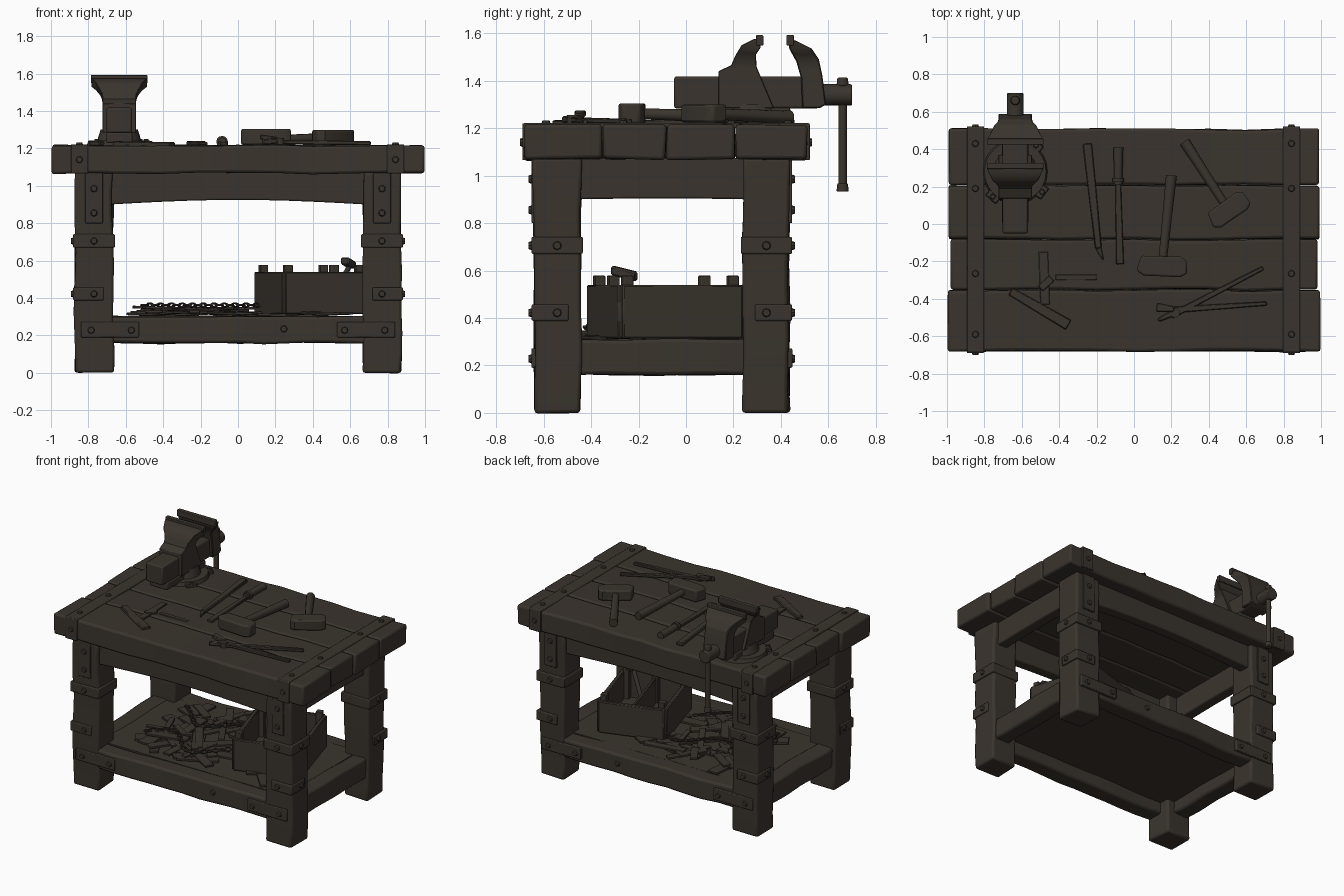
import bpy, bmesh, math, random
from mathutils import Vector, Matrix, noise

random.seed(4)
if "Cube" in bpy.data.objects:
    bpy.data.objects.remove(bpy.data.objects["Cube"])

mat = bpy.data.materials.new("dark aged brown")
COLOR = (0.042, 0.034, 0.026, 1)
mat.diffuse_color = COLOR
mat.use_nodes = True
mat.node_tree.nodes["Principled BSDF"].inputs["Base Color"].default_value = COLOR


def finish(name, bm, bevel=0.0, segments=2):
    bmesh.ops.recalc_face_normals(bm, faces=bm.faces)
    me = bpy.data.meshes.new(name)
    bm.to_mesh(me)
    bm.free()
    me.materials.append(mat)
    ob = bpy.data.objects.new(name, me)
    bpy.context.collection.objects.link(ob)
    if bevel:
        m = ob.modifiers.new("worn edges", 'BEVEL')
        m.width, m.segments, m.limit_method, m.angle_limit = bevel, segments, 'ANGLE', 0.9
    bpy.ops.object.select_all(action='DESELECT')
    ob.select_set(True)
    bpy.context.view_layer.objects.active = ob
    bpy.ops.object.shade_smooth_by_angle(angle=0.6)


def box(name, lo, hi, bevel=0.006, rot=0.0, wobble=0.0, tilt=0.0):
    """Box between two corners; wobble gives hand-hewn timber."""
    lo, hi = Vector(lo), Vector(hi)
    size, mid = hi - lo, (lo + hi) / 2
    bm = bmesh.new()
    bmesh.ops.create_cube(bm, size=1, matrix=Matrix.Diagonal((*size, 1)))
    if wobble:
        axis = max(range(3), key=lambda i: size[i])
        along = [e for e in bm.edges
                 if abs((e.verts[0].co - e.verts[1].co)[axis]) > size[axis] * 0.9]
        bmesh.ops.subdivide_edges(bm, edges=along, cuts=9)
        for v in bm.verts:
            off = noise.noise_vector((v.co + mid) * 3.5) * wobble
            off[axis] *= 0.3
            v.co += off
    bm.transform(Matrix.Translation(mid) @ Matrix.Rotation(rot, 4, 'Z')
                 @ Matrix.Rotation(tilt, 4, 'Y'))
    finish(name, bm, bevel)


def rod(name, a, b, r1, r2=None, sides=12, bevel=0.0):
    a, b = Vector(a), Vector(b)
    bm = bmesh.new()
    bmesh.ops.create_cone(bm, cap_ends=True, segments=sides, radius1=r1,
                          radius2=r1 if r2 is None else r2, depth=(b - a).length)
    bm.transform(Matrix.Translation((a + b) / 2)
                 @ (b - a).to_track_quat('Z', 'Y').to_matrix().to_4x4())
    finish(name, bm, bevel)


def prism(pts, depth):
    """Outline in x and y, given thickness along z around zero."""
    bm = bmesh.new()
    f = bm.faces.new([bm.verts.new((x, y, -depth / 2)) for x, y in pts])
    ext = bmesh.ops.extrude_face_region(bm, geom=[f])["geom"]
    bmesh.ops.translate(bm, vec=(0, 0, depth), verts=[v for v in ext if isinstance(v, bmesh.types.BMVert)])
    return bm


def bar(name, a, b, w, h, w2=None):
    """Flat bar from a to b, optionally tapering to w2."""
    a, b = Vector(a), Vector(b)
    d, w2 = b - a, w if w2 is None else w2
    n = math.hypot(d.x, d.y)
    bm = prism([(0, -w / 2), (n, -w2 / 2), (n, w2 / 2), (0, w / 2)], h)
    for v in bm.verts:
        v.co.z += d.z * v.co.x / n
    bm.transform(Matrix.Translation(a) @ Matrix.Rotation(math.atan2(d.y, d.x), 4, 'Z'))
    finish(name, bm, min(w, h) * 0.2, 1)


def bolt(p, direction, r=0.023):
    p, d = Vector(p), Vector(direction)
    rod("bolt", p - d * 0.01, p + d * 0.012, r, r * 0.65, 8)


# Table top planks
planks = [(-0.68, -0.354), (-0.35, -0.084), (-0.08, 0.206), (0.212, 0.508)]
for i, (y0, y1) in enumerate(planks):
    e = (0.997, 0.982, 0.992, 0.99)[i]
    box("top_plank", (-e, y0, 1.068), (e, y1, 1.216), 0.014, 0, 0.012)

# Iron straps over the ends of the top
for x in (-0.848, 0.842):
    box("top_strap", (x - 0.046, -0.685, 1.2), (x + 0.046, 0.518, 1.222), 0.005)
    for y, d in ((-0.68, -1), (0.512, 1)):
        box("strap_end", (x - 0.046, y - 0.01, 1.065), (x + 0.046, y + 0.01, 1.22), 0.005)
        bolt((x, y + d * 0.008, 1.14), (0, d, 0))
    for y in (0.43, 0.19, -0.265, -0.59):
        bolt((x, y, 1.22), (0, 0, 1))

# Legs with their bands, plates and bolts
for sx in (-1, 1):
    for sy in (-1, 1):
        cx, cy = 0.77 * sx, -0.102 + 0.441 * sy
        ox, oy = cx + 0.1 * sx, cy + 0.097 * sy
        box("leg", (cx - 0.1, cy - 0.097, 0), (cx + 0.1, cy + 0.097, 1.075), 0.014, 0, 0.014)
        box("leg_band", (cx - 0.112, cy - 0.108, 0.67), (cx + 0.112, cy + 0.108, 0.742), 0.006)
        # Corner strap wrapping the outer edge
        qx, qy = cx + 0.03 * sx, cy + 0.03 * sy
        box("corner_strap", (qx - 0.082, qy - 0.078, 0.388), (qx + 0.082, qy + 0.078, 0.457), 0.006)
        for z in (0.705, 0.422):
            bolt((cx, oy + 0.011 * sy, z), (0, sy, 0))
            bolt((ox + 0.011 * sx, cy, z), (sx, 0, 0))
        # Upright plate under the top
        box("leg_plate", (cx - 0.047, oy - 0.011, 0.8), (cx + 0.047, oy + 0.011, 1.07), 0.004)
        for z in (0.985, 0.855):
            bolt((cx, oy + 0.011 * sy, z), (0, sy, 0))
        # Rail plate
        px = 0.685 * sx
        box("rail_plate", (px - 0.155, oy - 0.012, 0.19), (px + 0.155, oy + 0.012, 0.272), 0.005)
        for x in (0.785, 0.57):
            bolt((x * sx, oy + 0.011 * sy, 0.228), (0, sy, 0))


def arched_apron(name, length, rise, matrix):
    """Board with a gently arched underside."""
    n = 10
    pts = [(length * (i / n - 0.5), 0.9 + rise * math.sin(math.pi * i / n)) for i in range(n + 1)]
    bm = prism(pts + [(length / 2, 1.075), (-length / 2, 1.075)], 0.08)
    bm.transform(matrix @ Matrix.Rotation(math.pi / 2, 4, 'X'))
    finish(name, bm, 0.008)


# Aprons, low rails and shelf
for y in (-0.57, 0.365):
    arched_apron("long_apron", 1.38, 0.025, Matrix.Translation((0, y, 0)))
for y, d in ((-0.575, -1), (0.37, 1)):
    box("long_rail", (-0.69, y - 0.06, 0.16), (0.69, y + 0.06, 0.303), 0.014, 0, 0.012)
    bolt((0.245, y + d * 0.06, 0.235), (0, d, 0))
for x in (-0.79, 0.79):
    arched_apron("side_apron", 0.71, 0.004,
                 Matrix.Translation((x, -0.1, 0)) @ Matrix.Rotation(math.pi / 2, 4, 'Z'))
    box("side_rail", (x - 0.06, -0.46, 0.16), (x + 0.06, 0.26, 0.308), 0.014, 0, 0.012)
box("shelf_panel", (-0.74, -0.52, 0.25), (0.74, 0.32, 0.303), 0)

# Scrap wood on the shelf: broad flat offcuts below, narrow ones piled above
for i in range(60):
    a = random.uniform(0, math.pi)
    if i < 26:
        x, y = random.uniform(-0.55, 0.55), random.uniform(-0.42, 0.22)
        l, w = random.uniform(0.09, 0.16), random.uniform(0.05, 0.1)
        z = 0.309 + 0.0005 * i
    else:
        x, y = random.uniform(-0.5, 0.02), random.uniform(-0.43, 0.24)
        l, w = random.uniform(0.07, 0.15), random.uniform(0.03, 0.07)
        z = 0.322 + 0.0008 * (i - 26)
    l = min(l, 0.68 - abs(x))
    box("scrap_slat", (x - l, y - w / 2, z - 0.007), (x + l, y + w / 2, z + 0.007), 0.002, a,
        tilt=random.uniform(-0.05, 0.05))

# Chains lying on the scrap
for k in range(2):
    for i in range(22):
        t = i / 21
        x = -0.5 + 0.6 * t
        y = -0.32 + 0.36 * k + 0.1 * math.sin(t * 7 + k * 2)
        a = math.atan2(0.7 * math.cos(t * 7 + k * 2), 0.6)
        bm = bmesh.new()
        ring = []
        for u in range(10):
            th = u * math.tau / 10
            c = Vector((math.cos(th), math.sin(th) * 0.65, 0))
            ring.append([bm.verts.new(c * 0.02 + c * 0.006 * math.cos(v * math.tau / 5)
                         + Vector((0, 0, 0.006 * math.sin(v * math.tau / 5)))) for v in range(5)])
        for u in range(10):
            for v in range(5):
                w, q = (u + 1) % 10, (v + 1) % 5
                bm.faces.new((ring[u][v], ring[w][v], ring[w][q], ring[u][q]))
        bm.transform(Matrix.Translation((x, y, 0.362)) @ Matrix.Rotation(a, 4, 'Z')
                     @ Matrix.Rotation(0.9 * (i % 2), 4, 'X'))
        finish("chain_link", bm)

# Open crate, turned on the shelf
A, B, C = Vector((0.25, -0.405, 0)), Vector((0.68, -0.27, 0)), Vector((0.1, 0.1, 0))
D = B + C - A
wall_z, floor_z = Vector((0, 0, 0.427)), Vector((0, 0, 0.33))
for p, q in ((A, B), (B, D), (D, C), (C, A)):
    bar("crate_wall", p + wall_z, q + wall_z, 0.03, 0.225)
bar("crate_floor", (A + C) / 2 + floor_z, (B + D) / 2 + floor_z, 0.5, 0.03)
bar("crate_divider", (A + B) / 2 + wall_z, (C + D) / 2 + wall_z, 0.02, 0.19)
for p in (A, B, C, D, (A + B) / 2):
    c = p.lerp((A + D) / 2, 0.12)
    box("crate_post", (c.x - 0.022, c.y - 0.022, 0.32), (c.x + 0.022, c.y + 0.022, 0.578), 0.004, 0.3)
rod("crate_tool", (0.48, -0.2, 0.35), (0.6, -0.25, 0.58), 0.014)
bar("crate_tool_head", (0.57, -0.31, 0.6), (0.61, -0.21, 0.575), 0.05, 0.04)

# Vise base with three lugs
VX, VY = -0.635, 0.28
rod("vise_base", (VX, VY, 1.21), (VX, VY, 1.242), 0.175, 0.165, 24)
for a in (0.9, -0.65, -2.3):
    c = Vector((VX + 0.2 * math.cos(a), VY + 0.2 * math.sin(a), 1.226))
    bar("vise_lug", (VX, VY, 1.226), c, 0.075, 0.026)
    bolt((c.x - 0.02 * math.cos(a), c.y - 0.02 * math.sin(a), 1.238), (0, 0, 1), 0.018)
rod("vise_swivel", (VX, VY, 1.235), (VX, VY, 1.3), 0.12, 0.1, 24)
box("vise_foot", (VX - 0.07, 0.0, 1.23), (VX + 0.07, 0.44, 1.285), 0.008)
box("vise_slide", (VX - 0.068, -0.05, 1.283), (VX + 0.068, 0.56, 1.418), 0.01)


def jaw(name, profile):
    """Side profile extruded sideways, flaring into a wide head at the grip."""
    bm = prism(profile, 0.18)
    bm.transform(Matrix(((0, 0, 1, VX), (1, 0, 0, 0), (0, 1, 0, 0), (0, 0, 0, 1))))
    for i in range(6):
        bmesh.ops.bisect_plane(bm, geom=bm.verts[:] + bm.edges[:] + bm.faces[:],
                               plane_co=(0, 0, 1.445 + 0.017 * i), plane_no=(0, 0, 1))
    for v in bm.verts:
        t = min(max((v.co.z - 1.445) / 0.085, 0), 1)
        near = min(max((0.185 - abs(v.co.y - 0.375)) / 0.08, 0), 1)
        v.co.x = VX + (v.co.x - VX) * (1 + 0.66 * t * t * near)
    finish(name, bm, 0.005, 1)


jaw("vise_near_jaw", [(0.137, 1.285), (0.137, 1.44), (0.19, 1.465), (0.21, 1.51), (0.235, 1.55),
                      (0.285, 1.575), (0.315, 1.575), (0.315, 1.54), (0.295, 1.51), (0.297, 1.46),
                      (0.33, 1.38), (0.37, 1.285)])
jaw("vise_far_jaw", [(0.49, 1.285), (0.485, 1.41), (0.465, 1.48), (0.435, 1.535), (0.435, 1.575),
                     (0.46, 1.57), (0.53, 1.535), (0.56, 1.49), (0.575, 1.42), (0.59, 1.3), (0.565, 1.285)])
for y in (0.31, 0.44):
    box("jaw_grip", (VX - 0.152, y - 0.016, 1.548), (VX + 0.152, y + 0.016, 1.592), 0.004)
rod("vise_screw", (VX, 0.3, 1.34), (VX, 0.7, 1.34), 0.045, sides=16, bevel=0.006)
rod("vise_handle", (VX, 0.66, 0.95), (VX, 0.66, 1.4), 0.018)
for z in (0.95, 1.395):
    rod("handle_knob", (VX, 0.66, z - 0.018), (VX, 0.66, z + 0.018), 0.026, 0.022, 12, 0.006)

# Mallets: handle from a to b, tapered head across the end
for a, b, ang, l, h in (((0.2, 0.26), (0.15, -0.225), -0.05, 0.27, 0.085),
                        ((0.27, 0.44), (0.505, 0.075), 0.6, 0.24, 0.075)):
    rod("mallet_handle", (*a, 1.245), (*b, 1.262), 0.029, 0.022)
    bm = prism([(-0.5 * l, -0.03), (-0.42 * l, 0.05), (0.36 * l, 0.055), (0.48 * l, 0.035),
                (0.5 * l, -0.035), (0.36 * l, -0.055), (-0.36 * l, -0.055)], h)
    bm.transform(Matrix.Translation((*b, 1.262)) @ Matrix.Rotation(ang, 4, 'Z'))
    finish("mallet_head", bm, 0.01)

# File, chisel, square, rule and wedge
bar("file_blade", (-0.25, 0.43, 1.228), (-0.19, -0.13, 1.228), 0.05, 0.025, 0.035)
bar("file_tang", (-0.19, -0.13, 1.228), (-0.165, -0.19, 1.225), 0.03, 0.016, 0.008)
rod("chisel_handle", (-0.083, 0.41, 1.236), (-0.085, 0.21, 1.236), 0.026, 0.022)
rod("chisel_collar", (-0.085, 0.245, 1.236), (-0.085, 0.225, 1.236), 0.031)
bar("chisel_blade", (-0.085, 0.22, 1.228), (-0.075, -0.215, 1.224), 0.03, 0.02, 0.042)
bar("square_blade", (-0.485, -0.15, 1.218), (-0.475, -0.43, 1.218), 0.05, 0.014)
bar("square_stock", (-0.5, -0.345, 1.22), (-0.44, -0.29, 1.22), 0.04, 0.018)
bar("rule", (-0.42, -0.285, 1.216), (-0.2, -0.285, 1.216), 0.03, 0.01)
bar("wedge", (-0.66, -0.36, 1.226), (-0.35, -0.54, 1.22), 0.045, 0.026, 0.06)

# Tongs
for a, b in (((0.2, -0.49), (0.69, -0.235)), ((0.2, -0.46), (0.71, -0.425))):
    bar("tongs_arm", (*a, 1.235), (*b, 1.228), 0.034, 0.022, 0.022)
rod("tongs_pivot", (0.22, -0.475, 1.22), (0.22, -0.475, 1.255), 0.026)
bar("tongs_jaw", (0.21, -0.475, 1.24), (0.13, -0.515, 1.235), 0.035, 0.03, 0.02)
bar("tongs_upper_jaw", (0.215, -0.455, 1.248), (0.12, -0.445, 1.262), 0.03, 0.025, 0.05)
